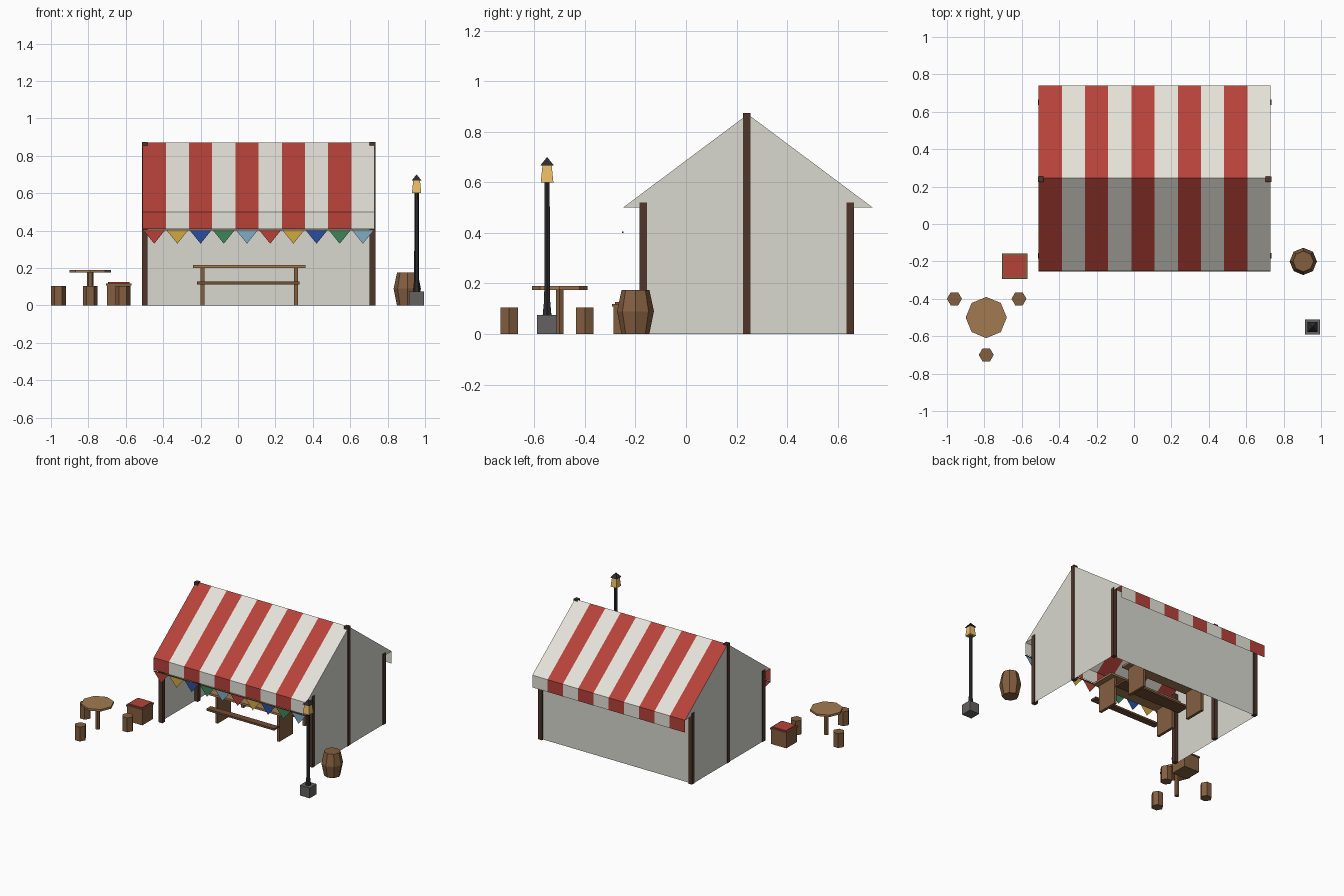
import bpy, math
from mathutils import Vector

if "Cube" in bpy.data.objects:
    bpy.data.objects.remove(bpy.data.objects["Cube"])


def mat(name, r, g, b):
    m = bpy.data.materials.new(name)
    lin = [(c / 255 / 12.92) if c < 11 else ((c / 255 + 0.055) / 1.055) ** 2.4 for c in (r, g, b)]
    m.diffuse_color = (*lin, 1)
    m.use_nodes = True
    m.node_tree.nodes["Principled BSDF"].inputs["Base Color"].default_value = m.diffuse_color
    return m


RED = mat("red", 182, 66, 57)
CREAM = mat("cream", 228, 226, 216)
CANVAS = mat("canvas", 216, 216, 207)
POST = mat("dark_wood", 78, 54, 43)
WOOD = mat("wood", 132, 95, 64)
TOP = mat("light_wood", 162, 122, 82)
BOARD = mat("board", 112, 78, 52)
IRON = mat("iron", 44, 44, 48)
STONE = mat("stone", 100, 98, 96)
GLOW = mat("glow", 236, 190, 104)
FLAGS = [RED, mat("yellow", 208, 168, 62), mat("blue", 40, 78, 160),
         mat("green", 62, 132, 88), mat("sky", 126, 172, 196)]


def mesh(name, verts, faces, mats, idx=None):
    me = bpy.data.meshes.new(name)
    me.from_pydata(verts, [], faces)
    for m in mats:
        me.materials.append(m)
    if idx:
        me.polygons.foreach_set("material_index", idx)
    me.update()
    ob = bpy.data.objects.new(name, me)
    bpy.context.collection.objects.link(ob)
    return ob


def box(name, x0, x1, y0, y1, z0, z1, m):
    v = [(x, y, z) for z in (z0, z1) for x, y in ((x0, y0), (x1, y0), (x1, y1), (x0, y1))]
    f = [(3, 2, 1, 0), (4, 5, 6, 7)] + [(i, (i + 1) % 4, (i + 1) % 4 + 4, i + 4) for i in range(4)]
    return mesh(name, v, f, [m])


def lathe(name, x, y, profile, n, m, turn=0.0):
    """Stack of n-sided rings from (radius, z) pairs, capped at both ends."""
    v, f = [], []
    for r, z in profile:
        for i in range(n):
            a = turn + 2 * math.pi * i / n
            v.append((x + r * math.cos(a), y + r * math.sin(a), z))
    for k in range(len(profile) - 1):
        for i in range(n):
            j = (i + 1) % n
            f.append((k * n + i, k * n + j, k * n + n + j, k * n + n + i))
    f += [tuple(reversed(range(n))), tuple(range(len(v) - n, len(v)))]
    return mesh(name, v, f, [m])


# Tent dimensions
X0, X1, YF, YB, RIDGE = -0.51, 0.73, -0.25, 0.74, 0.245
WF, WB = -0.17, 0.65
EAVE, PEAK, HEM, N = 0.5, 0.87, 0.41, 10
STEP = (X1 - X0) / N

# Striped roof with hanging valances
section = [(YF, HEM), (YF, EAVE), (RIDGE, PEAK), (YB, EAVE), (YB, HEM)]
verts = [(X0 + i * STEP, y, z) for i in range(N + 1) for y, z in section]
faces, idx = [], []
for i in range(N):
    for k in range(4):
        a = i * 5 + k
        faces.append((a, a + 5, a + 6, a + 1))
        idx.append(i % 2)
mesh("striped_roof", verts, faces, [RED, CREAM], idx)

# Canvas side walls with gables, and back wall
wall = [(WF, 0), (WB, 0), (WB, EAVE), (YB, EAVE), (RIDGE, PEAK), (YF, EAVE), (WF, EAVE)]
for side, x in (("left", X0), ("right", X1)):
    mesh(side + "_wall", [(x, y, z) for y, z in wall], [tuple(range(7))], [CANVAS])
mesh("back_wall", [(X0, WB, 0), (X1, WB, 0), (X1, WB, 0.52), (X0, WB, 0.52)], [(0, 1, 2, 3)], [CANVAS])

# Tent posts
for side, x in (("left", -0.499), ("right", 0.719)):
    for where, y, h in (("front", WF, 0.52), ("ridge", 0.24, 0.874), ("back", WB, 0.52)):
        box(f"{side}_{where}_post", x - 0.015, x + 0.015, y - 0.015, y + 0.015, 0, h, POST)

# Bunting on a cord
box("bunting_cord", X0, X1, YF - 0.004, YF + 0.002, 0.4, 0.406, BOARD)
for i in range(N):
    c = X0 + (i + 0.5) * STEP
    mesh(f"flag_{i + 1}", [(c - 0.058, YF - 0.002, 0.402), (c, YF - 0.002, 0.33), (c + 0.058, YF - 0.002, 0.402)],
         [(0, 1, 2)], [FLAGS[i % 5]])

# Two long tables with benches inside the tent
for t, y in enumerate((0.1, 0.4), 1):
    box(f"long_table_{t}_top", -0.24, 0.36, y - 0.095, y + 0.095, 0.2, 0.215, TOP)
    for side, x in (("left", -0.19), ("right", 0.31)):
        box(f"long_table_{t}_{side}_leg", x - 0.01, x + 0.01, y - 0.078, y + 0.078, 0, 0.2, WOOD)
    for side, s in (("front", -1), ("back", 1)):
        c = y + s * 0.125
        box(f"bench_{t}_{side}", -0.22, 0.33, c - 0.027, c + 0.023, 0.113, 0.127, BOARD)

# Round table and stools
lathe("round_table_top", -0.79, -0.5, [(0.11, 0.175), (0.11, 0.19)], 8, TOP)
lathe("round_table_leg", -0.79, -0.5, [(0.017, 0), (0.017, 0.175)], 6, WOOD)
for i, (x, y) in enumerate(((-0.96, -0.4), (-0.615, -0.4), (-0.79, -0.7)), 1):
    lathe(f"stool_{i}", x, y, [(0.04, 0), (0.04, 0.105)], 6, WOOD)

# Crate with red goods on top
box("crate_body", -0.7, -0.575, -0.288, -0.163, 0, 0.108, WOOD)
box("crate_rim", -0.705, -0.57, -0.293, -0.158, 0.108, 0.118, WOOD)
box("crate_cloth", -0.694, -0.581, -0.282, -0.169, 0.118, 0.126, RED)

# Barrel
lathe("barrel", 0.905, -0.2, [(0.055, 0), (0.073, 0.09), (0.055, 0.175)], 8, WOOD)

# Street lamp
LX, LY, Q = 0.955, -0.55, math.pi / 4
R2 = math.sqrt(2)
box("lamp_base", LX - 0.04, LX + 0.04, LY - 0.04, LY + 0.04, 0, 0.075, STONE)
lathe("lamp_pole", LX, LY, [(0.02, 0.075), (0.013, 0.14), (0.012, 0.6)], 6, IRON)
lathe("lamp_glass", LX, LY, [(0.025 * R2, 0.6), (0.018 * R2, 0.67)], 4, GLOW, Q)
lathe("lamp_cap", LX, LY, [(0.027 * R2, 0.667), (0.001, 0.7)], 4, IRON, Q)
